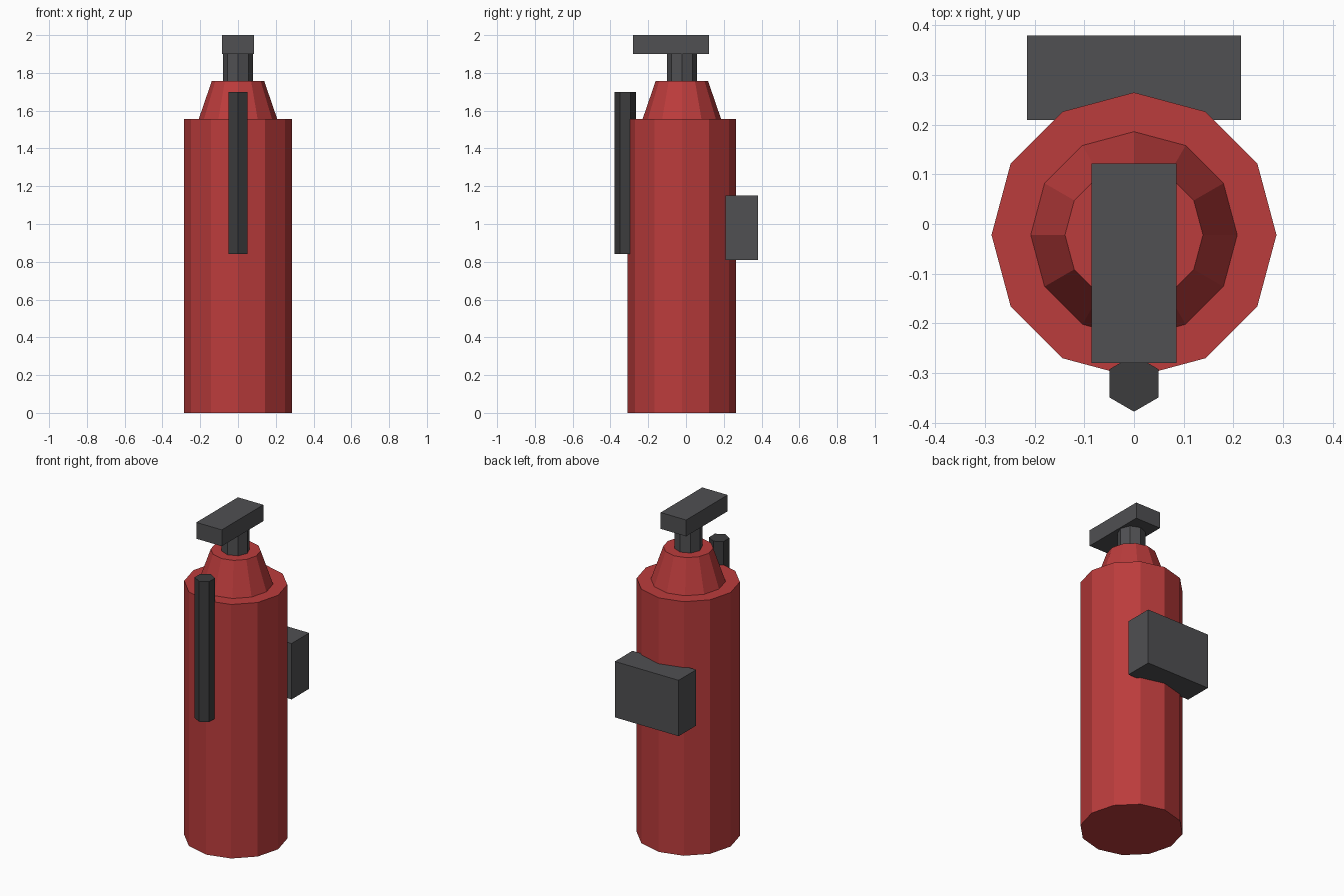
import bpy
from math import radians

if "Cube" in bpy.data.objects:
    bpy.data.objects.remove(bpy.data.objects["Cube"])


def material(name, r, g, b):
    m = bpy.data.materials.new(name)
    m.diffuse_color = (r, g, b, 1)
    m.use_nodes = True
    m.node_tree.nodes["Principled BSDF"].inputs["Base Color"].default_value = m.diffuse_color
    return m


RED = material("red_paint", 0.50, 0.045, 0.045)
GREY = material("dark_grey", 0.08, 0.08, 0.085)
RUBBER = material("black_rubber", 0.045, 0.045, 0.047)


def finish(name, mat):
    ob = bpy.context.object
    ob.name = ob.data.name = name
    ob.data.materials.append(mat)
    return ob


def tapered(name, mat, sides, r1, r2, y, z0, z1, turn=0):
    """Upright low-poly cylinder or cone frustum."""
    bpy.ops.mesh.primitive_cone_add(
        vertices=sides, radius1=r1, radius2=r2, depth=z1 - z0,
        location=(0, y, (z0 + z1) / 2), rotation=(0, 0, radians(turn)))
    return finish(name, mat)


def box(name, mat, width, y0, y1, z0, z1):
    """Box centred on x = 0."""
    bpy.ops.mesh.primitive_cube_add(
        size=1, location=(0, (y0 + y1) / 2, (z0 + z1) / 2))
    bpy.context.object.scale = (width, y1 - y0, z1 - z0)
    bpy.ops.object.transform_apply(location=False, rotation=False, scale=True)
    return finish(name, mat)


AXIS_Y = -0.022

# Tank and shoulder
tapered("tank", RED, 12, 0.287, 0.287, AXIS_Y, 0, 1.555)
tapered("shoulder", RED, 12, 0.208, 0.139, AXIS_Y, 1.555, 1.756)

# Valve neck and squeeze lever
tapered("valve_neck", GREY, 8, 0.079, 0.079, AXIS_Y, 1.756, 1.90)
box("lever", GREY, 0.172, -0.28, 0.122, 1.90, 2.0)

# Hose on the front, wall bracket on the back
tapered("hose", RUBBER, 6, 0.057, 0.057, -0.321, 0.84, 1.70)
box("wall_bracket", GREY, 0.432, 0.21, 0.38, 0.81, 1.152)
